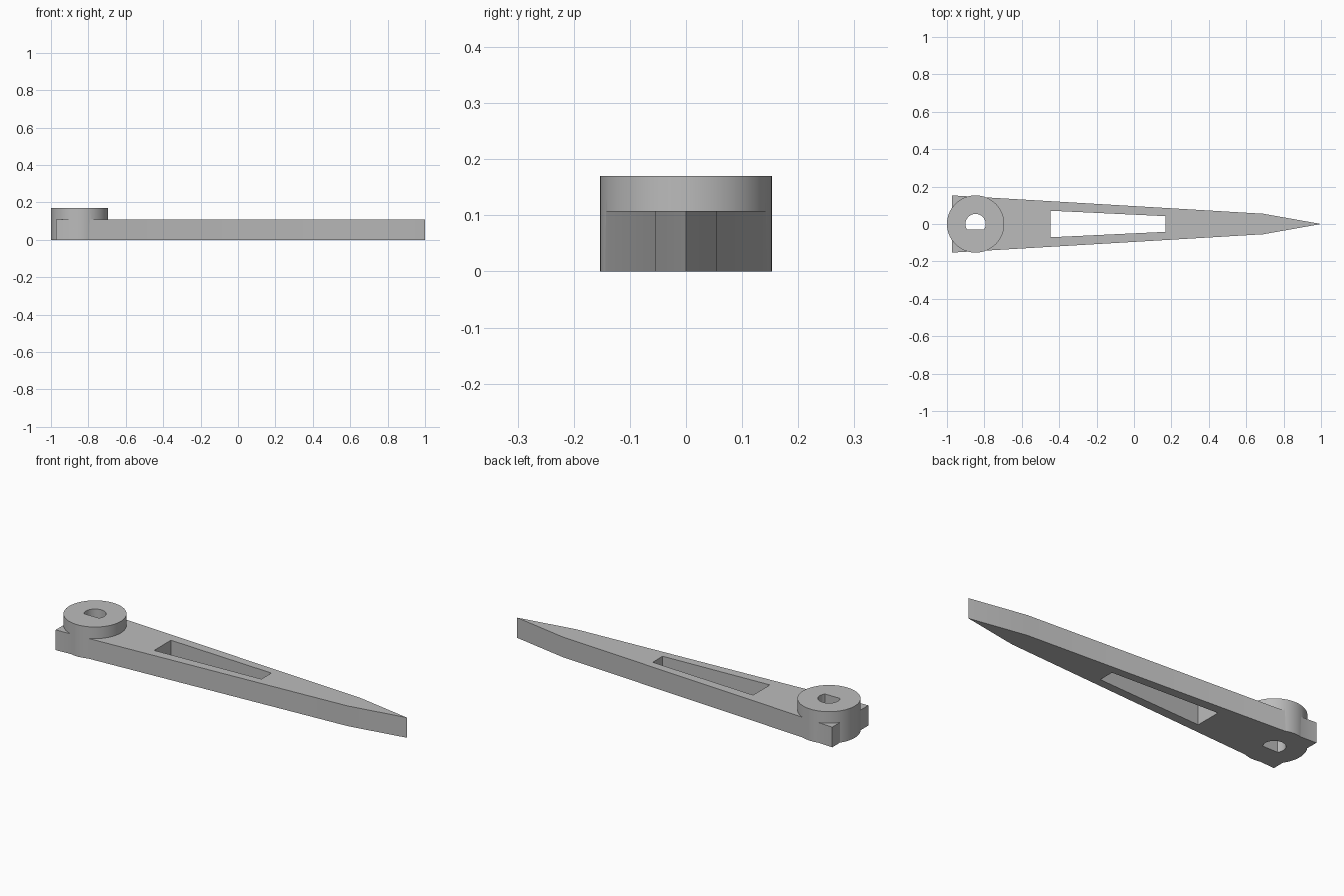
import bpy, bmesh, math

cube = bpy.data.objects.get("Cube")
if cube:
    bpy.data.objects.remove(cube, do_unlink=True)

grey = bpy.data.materials.new("plain grey")
grey.use_nodes = True
colour = (0.5, 0.5, 0.5, 1)
grey.diffuse_color = colour
grey.node_tree.nodes["Principled BSDF"].inputs["Base Color"].default_value = colour

HUB_X, HUB_R = -0.847, 0.153
ARM_TOP, HUB_TOP = 0.108, 0.17


def prism(name, outline, z0, z1, cutter=False):
    """Extrude a counter-clockwise outline from z0 up to z1."""
    bm = bmesh.new()
    face = bm.faces.new([bm.verts.new((x, y, z0)) for x, y in outline])
    geom = bmesh.ops.extrude_face_region(bm, geom=[face])["geom"]
    tops = [g for g in geom if isinstance(g, bmesh.types.BMVert)]
    bmesh.ops.translate(bm, verts=tops, vec=(0, 0, z1 - z0))
    bmesh.ops.recalc_face_normals(bm, faces=bm.faces)
    mesh = bpy.data.meshes.new(name)
    bm.to_mesh(mesh)
    bm.free()
    mesh.materials.append(grey)
    ob = bpy.data.objects.new(name, mesh)
    bpy.context.collection.objects.link(ob)
    ob.hide_render = cutter
    return ob


def mirrored(half):
    """Complete a lower outline with its reflection across y = 0."""
    return half + [(x, -y) for x, y in reversed(half) if y]


def arc(radius, start, end, steps):
    return [(HUB_X + radius * math.cos(start + (end - start) * i / steps),
             radius * math.sin(start + (end - start) * i / steps))
            for i in range(steps + 1)]


def boolean(target, tool, operation):
    mod = target.modifiers.new(operation.lower(), "BOOLEAN")
    mod.object, mod.operation, mod.solver = tool, operation, "EXACT"
    bpy.context.view_layer.objects.active = target
    bpy.ops.object.modifier_apply(modifier=mod.name)
    bpy.data.objects.remove(tool, do_unlink=True)


# Tapered arm with a pointed tip, joined to the round hub
arm = prism("pointer_arm", mirrored([(-0.973, -0.153), (0.69, -0.055), (1, 0)]), 0, ARM_TOP)
hub = prism("hub", arc(HUB_R, 0, math.tau, 96)[:-1], 0, HUB_TOP)
boolean(arm, hub, "UNION")

# Tapered slot through the arm
slot = prism("slot_cutter", mirrored([(-0.447, -0.071), (0.168, -0.042)]), -0.1, 0.3, True)
boolean(arm, slot, "DIFFERENCE")

# D-shaped shaft hole, flat towards the front
bore, flat = 0.054, -0.03
a = math.asin(flat / bore)
hole = prism("shaft_hole_cutter", arc(bore, a, math.pi - a, 48), -0.1, 0.3, True)
boolean(arm, hole, "DIFFERENCE")

# Smooth round walls, crisp edges
for ob in bpy.context.selected_objects:
    ob.select_set(False)
arm.select_set(True)
bpy.context.view_layer.objects.active = arm
bpy.ops.object.shade_smooth_by_angle(angle=math.radians(20))
